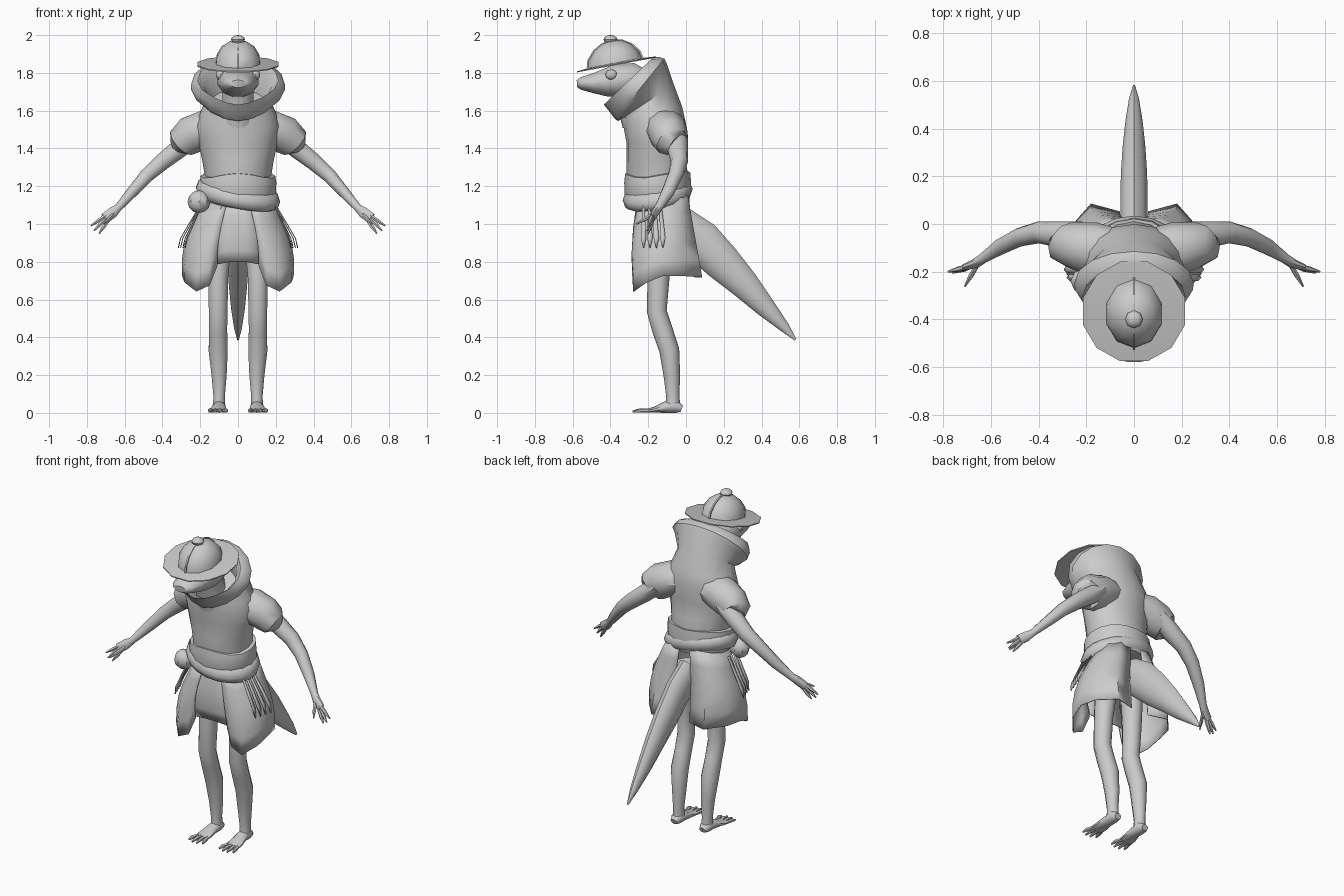
import bpy, bmesh, math
from mathutils import Vector as V

mat = bpy.data.materials.new("plain_grey")
mat.diffuse_color = (0.6, 0.6, 0.6, 1)


def finish(name, bm, mirror=False, angle=40, thick=0):
    """Turn a bmesh into a shaded object, optionally mirrored across x."""
    bmesh.ops.recalc_face_normals(bm, faces=bm.faces)
    me = bpy.data.meshes.new(name)
    bm.to_mesh(me)
    bm.free()
    me.materials.append(mat)
    me.polygons.foreach_set("use_smooth", [True] * len(me.polygons))
    me.set_sharp_from_angle(angle=math.radians(angle))
    ob = bpy.data.objects.new(name, me)
    bpy.context.collection.objects.link(ob)
    if thick:
        m = ob.modifiers.new("thickness", 'SOLIDIFY')
        m.thickness = thick
        m.offset = 0
    if mirror:
        m = ob.modifiers.new("mirror", 'MIRROR')
        m.use_clip = False
        m.use_mirror_merge = False
    return ob


def skin(bm, rings, closed=True, caps=True):
    """Bridge rows of points into a surface."""
    rows = [[bm.verts.new(p) for p in r] for r in rings]
    n = len(rows[0])
    for a, b in zip(rows, rows[1:]):
        for i in range(n if closed else n - 1):
            j = (i + 1) % n
            bm.faces.new((a[i], a[j], b[j], b[i]))
    if closed and caps:
        bm.faces.new(rows[0])
        bm.faces.new(rows[-1])


def ellipse(c, u, v, n, shift=.5):
    c, u, v = V(c), V(u), V(v)
    return [c + u * math.cos(t) + v * math.sin(t)
            for t in (math.tau * (i + shift) / n for i in range(n))]


def tube(bm, pts, ref, n=10):
    """Elliptical tube through (x, y, z, a, b) stations; b runs along ref."""
    P = [V(p[:3]) for p in pts]
    rings = []
    for i, p in enumerate(pts):
        t = (P[min(i + 1, len(P) - 1)] - P[max(i - 1, 0)]).normalized()
        u = t.cross(V(ref)).normalized()
        rings.append(ellipse(P[i], u * p[3], u.cross(t) * p[4], n))
    skin(bm, rings)


def limb(name, paths, ref, n=10, mirror=False):
    bm = bmesh.new()
    for p in paths:
        tube(bm, p, ref, n)
    return finish(name, bm, mirror)


def ball(name, c, s, seg=10, rings=6, mirror=False):
    bm = bmesh.new()
    bmesh.ops.create_uvsphere(bm, u_segments=seg, v_segments=rings, radius=1)
    for v in bm.verts:
        v.co = V(c) + V((v.co.x * s[0], v.co.y * s[1], v.co.z * s[2]))
    return finish(name, bm, mirror)


X, Y, Z = (1, 0, 0), (0, 1, 0), (0, 0, 1)

# Legs, feet and toes
limb("leg", [[(.09, -.13, .98, .065, .075), (.105, -.145, .72, .056, .058),
              (.105, -.155, .54, .052, .053), (.105, -.125, .44, .05, .054),
              (.105, -.088, .33, .053, .053), (.1, -.075, .2, .042, .044),
              (.1, -.07, .09, .032, .035), (.1, -.07, .03, .034, .04)]], Y, mirror=True)
limb("foot", [[(.1, -.022, .022, .022, .018), (.1, -.05, .033, .036, .033),
               (.1, -.11, .03, .036, .03), (.105, -.17, .016, .046, .015),
               (.107, -.21, .011, .046, .01)]], Z, mirror=True)
limb("toes", [[(.106 + d * .7, -.19, .011, .011, .01), (.106 + d, -.24, .013, .012, .012),
               (.106 + d * 1.15, -.29 + abs(d) * .5, .007, .005, .006)]
              for d in (-.042, -.014, .014, .042)], Z, 6, True)

# Arms and hands
limb("arm", [[(.22, -.05, 1.47, .05, .06), (.31, -.045, 1.40, .053, .056),
              (.4, -.035, 1.33, .047, .046), (.48, -.055, 1.26, .04, .04),
              (.56, -.095, 1.17, .031, .035), (.635, -.145, 1.085, .021, .022),
              (.665, -.165, 1.06, .03, .02), (.705, -.18, 1.03, .03, .014)]], Y, mirror=True)
limb("fingers", [[(*a, .011, .011), ((a[0] + b[0]) / 2, (a[1] + b[1]) / 2, (a[2] + b[2]) / 2, .011, .011),
                  (*b, .004, .004)] for a, b in (
    ((.7, -.18, 1.045), (.78, -.2, .99)), ((.7, -.18, 1.03), (.762, -.205, .965)),
    ((.69, -.18, 1.015), (.735, -.2, .95)), ((.66, -.175, 1.05), (.71, -.262, 1.0)))], Y, 6, True)

# Tail
limb("tail", [[(0, -.04, 1.0, .06, .1), (0, .08, .91, .06, .11), (0, .19, .80, .058, .1),
               (0, .31, .68, .05, .078), (0, .42, .56, .038, .054),
               (0, .52, .455, .022, .028), (0, .58, .387, .005, .006)]], Z)

# Tunic widening to the shoulders, then a funnel collar pointed at the front
bm = bmesh.new()
rings = []
for y, z, rx, vy, vz, point in (
        (-.15, 1.14, .17, .15, 0, 0), (-.15, 1.25, .175, .165, 0, 0), (-.16, 1.34, .19, .155, 0, 0),
        (-.165, 1.43, .21, .15, 0, 0), (-.165, 1.52, .225, .165, .01, 0), (-.175, 1.59, .2, .155, .03, 0),
        (-.2, 1.65, .175, .135, .09, 0), (-.23, 1.695, .222, .13, .15, .2), (-.245, 1.715, .25, .13, .16, .35),
        (-.275, 1.74, .248, .13, .145, .35), (-.305, 1.757, .215, .13, .125, .35),
        (-.29, 1.73, .18, .11, .11, .3), (-.24, 1.65, .14, .1, .06, 0)):
    ring = ellipse((0, y, z), (rx, 0, 0), (0, vy, vz), 16, 0)
    for i, p in enumerate(ring):
        s = max(0, -math.sin(math.tau * i / 16))
        p.x *= 1 - point * s * s
    rings.append(ring)
skin(bm, rings)
finish("tunic", bm)

# Puffed sleeves
limb("sleeve", [[(.08, -.12, 1.52, .08, .1), (.17, -.105, 1.505, .102, .112), (.25, -.09, 1.47, .105, .1),
                 (.295, -.075, 1.435, .088, .088), (.3, -.06, 1.425, .06, .06)]], Y, 10, True)

# Head, neck and eyes
limb("head", [[(0, -.577, 1.742, .04, .02), (0, -.555, 1.744, .068, .035), (0, -.49, 1.745, .088, .055),
               (0, -.43, 1.748, .1, .075), (0, -.37, 1.76, .112, .09),
               (0, -.28, 1.76, .105, .095), (0, -.22, 1.75, .07, .07)]], Z, 12)
limb("neck", [[(0, -.31, 1.75, .085, .09), (0, -.28, 1.66, .085, .09), (0, -.24, 1.54, .1, .1)]], Y)
ball("eye", (.093, -.395, 1.79), (.026, .032, .028), mirror=True)


# Hat: tilted brim, faceted dome, seam ridge and knob
def hat_ring(y, z, rx, ry, n):
    return ellipse((0, y, z), (rx, 0, 0), (0, ry * .983, ry * .185), n)

bm = bmesh.new()
skin(bm, [hat_ring(-.367, 1.842, .222, .22, 12), hat_ring(-.367, 1.848, .222, .22, 12),
          hat_ring(-.372, 1.853, .12, .14, 12)])
finish("hat_brim", bm)
dome = ((-.375, 1.845, .122, .148), (-.382, 1.89, .118, .137), (-.388, 1.935, .09, .1),
        (-.392, 1.962, .05, .055), (-.396, 1.97, .012, .012))
bm = bmesh.new()
skin(bm, [hat_ring(*d, 10) for d in dome])
finish("hat_dome", bm)
bm = bmesh.new()
for s in (-1, 1):
    skin(bm, [[(x, y + s * r * .983 * k, z + s * r * .185 * k + (k - 1) * .08)
               for x, k in ((-.005, .95), (-.005, 1.04), (.005, 1.04), (.005, .95))]
              for y, z, _, r in dome])
finish("hat_seam", bm, angle=20)
ball("hat_knob", (0, -.4, 1.977), (.037, .037, .023), 8, 6)

# Sash wrap with an uneven upper edge, peaked at the back
bm = bmesh.new()
rows = []
for z, k in ((1.13, .97), (1.16, 1.02), (1.22, 1.03), (1.255, 1.0), (1.26, .88)):
    rows.append([p + V((0, 0, .012 * math.sin(math.tau * 3 * i / 16) + max(0, p.y + .06) * .4 if z > 1.23 else 0))
                 for i, p in enumerate(ellipse((0, -.15, z), (.197 * k, 0, 0), (0, .172 * k, 0), 16, 0))])
skin(bm, rows)
finish("sash", bm)

# Rolled belt, sloping down to one side
bm = bmesh.new()
rows = []
for j in range(9):
    a = math.tau * j / 8
    k = .045 * math.cos(a)
    rows.append([p + V((0, 0, -.17 * p.x + .16 * (p.y + .15))) for p in
                 ellipse((0, -.15, 1.155 + .053 * math.sin(a)), (.18 + k, 0, 0), (0, .14 + k, 0), 18)])
skin(bm, rows, caps=False)
bmesh.ops.remove_doubles(bm, verts=bm.verts, dist=.0001)
finish("belt", bm, angle=60)
ball("pouch", (-.207, -.24, 1.118), (.06, .055, .06), 8, 6)


# Skirt panels: swept from waist points to hem points
def panel(name, top, hem, mirror):
    bm = bmesh.new()
    rows = []
    for k in range(6):
        t = k / 5
        row = []
        for a, b in zip(top, hem):
            p = V(a).lerp(V(b), t)
            out = V((p.x, min(0, p.y + .12), 0)) * (.15 * math.sin(math.pi * t))
            row.append(p + out)
        rows.append(row)
    skin(bm, rows, closed=False)
    return finish(name, bm, mirror, 50, .006)

panel("skirt_side",
      [(.06, -.255, 1.11), (.1, -.245, 1.11), (.14, -.22, 1.11), (.17, -.16, 1.12),
       (.18, -.1, 1.13), (.155, -.03, 1.15), (.1, .005, 1.16), (.035, .012, 1.16)],
      [(.11, -.262, .78), (.15, -.277, .675), (.22, -.277, .643), (.28, -.21, .69),
       (.293, -.12, .725), (.27, -.02, .725), (.18, .083, .718), (.06, .05, .718)], True)
panel("skirt_front", [(x, -.25, 1.11) for x in (-.085, -.03, .03, .085)],
      [(-.12, -.25, .785), (-.04, -.265, .8), (.04, -.265, .8), (.12, -.25, .785)], False)

# Pointed strips hanging at the hips
bm = bmesh.new()
for i in range(4):
    y = -.225 + .03 * i
    d = .004 * i
    x = .012 * i
    skin(bm, [[(.19 + x * .3, y - .006, 1.1), (.19 + x * .3, y + .006, 1.1)],
              [(.268 + x, y + d - .014, .925), (.268 + x, y + d + .014, .925)],
              [(.28 + x, y + d - .002, .873), (.28 + x, y + d + .002, .873)]], closed=False)
finish("hip_strips", bm, True, 40, .005)
